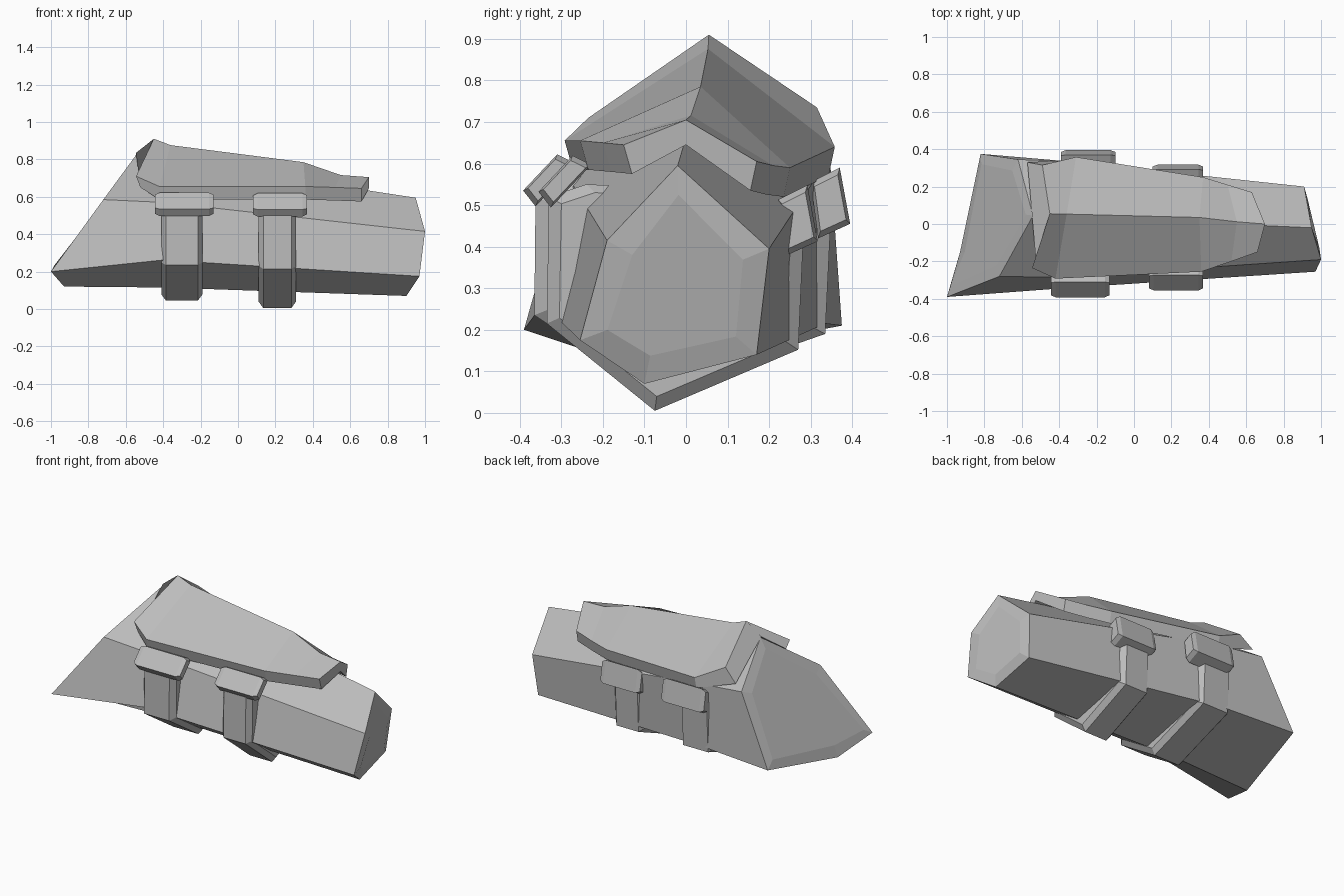
import bpy, bmesh
from mathutils import Vector

cube = bpy.data.objects.get("Cube")
if cube:
    bpy.data.objects.remove(cube, do_unlink=True)

grey = bpy.data.materials.new("armour grey")
grey.use_nodes = True
tone = (0.5, 0.5, 0.5, 1)
grey.diffuse_color = tone
grey.node_tree.nodes["Principled BSDF"].inputs["Base Color"].default_value = tone


def loft(name, rings, dome=0.0):
    """Skin a list of equal rings and close both ends, optionally with domed caps."""
    bm = bmesh.new()
    loops = [[bm.verts.new(p) for p in ring] for ring in rings]
    for a, b in zip(loops, loops[1:]):
        for i in range(len(a)):
            j = (i + 1) % len(a)
            bm.faces.new((a[i], a[j], b[j], b[i]))
    caps = [bm.faces.new(loops[0]), bm.faces.new(loops[-1])]
    bmesh.ops.recalc_face_normals(bm, faces=bm.faces)
    if dome:
        bmesh.ops.inset_individual(bm, faces=caps, thickness=0.07, depth=dome)
    mesh = bpy.data.meshes.new(name)
    bm.to_mesh(mesh)
    bm.free()
    mesh.materials.append(grey)
    obj = bpy.data.objects.new(name, mesh)
    bpy.context.collection.objects.link(obj)
    return obj


def extrude_chamfered(name, profile, x0, x1, edge, shrink):
    """Run a y-z profile along x with smaller end rings."""
    mid = sum((Vector(p) for p in profile), Vector((0, 0))) / len(profile)
    small = [mid + (Vector(p) - mid) * shrink for p in profile]
    stations = ((x0, small), (x0 + edge, profile), (x1 - edge, profile), (x1, small))
    return loft(name, [[(x, p[0], p[1]) for p in ring] for x, ring in stations])


# Six-sided body: elbow end, shoulder of the bracer, wrist end
# (order: top, back, back low, bottom, front low, front)
loft("forearm_body", [
    [(-.54, .045, .83), (-.62, .345, .63), (-.82, .375, .21),
     (-.93, -.15, .12), (-1, -.39, .2), (-.72, -.28, .585)],
    [(-.4, .04, .8), (-.35, .335, .6), (-.35, .335, .215),
     (-.4, -.12, .115), (-.4, -.345, .262), (-.4, -.285, .57)],
    [(.95, -.02, .595), (.91, .2, .395), (.89, .17, .14),
     (.9, -.1, .07), (.97, -.255, .175), (1, -.19, .415)],
], dome=0.008)

# Ridged top plate, upper points: front rim, ridge, back rim
upper = [
    [(-.545, -.235, .71), (-.45, .055, .91), (-.49, .315, .735)],
    [(-.42, -.292, .655), (-.36, .053, .876), (-.31, .358, .64)],
    [(.36, -.255, .655), (.35, .035, .785), (.37, .25, .59)],
    [(.52, -.2, .65), (.55, .012, .716), (.5, .21, .595)],
    [(.66, -.15, .645), (.7, 0, .705), (.63, .17, .605)],
]
rings = []
for k, (front, ridge, back) in enumerate(upper):
    lower = [Vector(back) + Vector((0, -.015, -.07)),
             Vector(ridge) + Vector((0, 0, -.06)),
             Vector(front) + Vector((0, .02, -.07))]
    if k == 0:
        lower = [Vector((-.57, .33, .66)), Vector((-.545, .045, .835)),
                 Vector((-.522, -.23, .65))]
    rings.append([front, ridge, back] + lower)
loft("top_plate", rings)

# Straps wrapping under the body
strap_upper = [(-.28, .57), (-.362, .52), (-.365, .235), (-.08, .045), (.335, .19), (.35, .5), (.28, .57)]
strap_lower = [(-.24, .55), (-.33, .52), (-.335, .215), (-.075, .005), (.27, .152), (.285, .48), (.22, .53)]
extrude_chamfered("elbow_strap", strap_upper, -.41, -.19, .025, .9)
extrude_chamfered("wrist_strap", strap_lower, .11, .31, .025, .9)

# Buckles over the strap ends
front_buckle = [(-.392, .535), (-.31, .622), (-.265, .6), (-.362, .497)]
back_buckle = [(.3, .555), (.37, .59), (.395, .455), (.318, .42)]


def shifted(profile, dy, dz):
    return [(y + dy, z + dz) for y, z in profile]


extrude_chamfered("front_elbow_buckle", front_buckle, -.445, -.13, .025, .8)
extrude_chamfered("front_wrist_buckle", shifted(front_buckle, .037, -.003), .08, .37, .025, .8)
extrude_chamfered("back_elbow_buckle", back_buckle, -.39, -.1, .025, .8)
extrude_chamfered("back_wrist_buckle", shifted(back_buckle, -.078, -.042), .1, .37, .025, .8)
